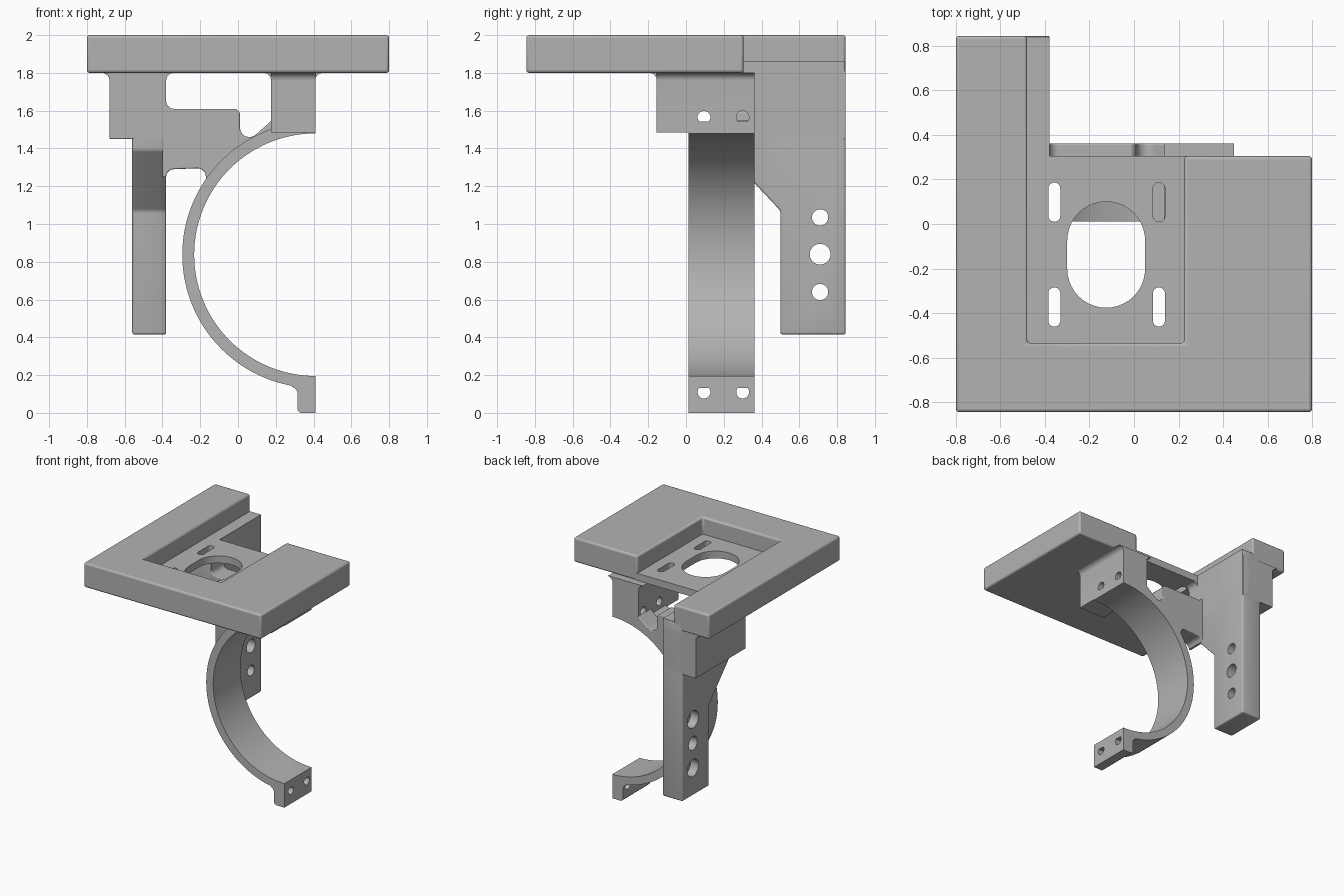
import bpy, bmesh, math
from mathutils import Vector

cube = bpy.data.objects.get("Cube")
if cube:
    bpy.data.objects.remove(cube, do_unlink=True)

grey = bpy.data.materials.new("neutral grey plastic")
grey.use_nodes = True
colour = (0.45, 0.45, 0.45, 1)
grey.diffuse_color = colour
grey.node_tree.nodes["Principled BSDF"].inputs["Base Color"].default_value = colour

PLACE = {"x": lambda u, v, w: (w, u, v),
         "y": lambda u, v, w: (u, w, v),
         "z": lambda u, v, w: (u, v, w)}


def arc(cx, cy, r, start, end, steps):
    angles = [math.radians(start + (end - start) * i / steps) for i in range(steps + 1)]
    return [(cx + r * math.cos(a), cy + r * math.sin(a)) for a in angles]


def slot(cx, cy, r, half):
    """Upright slot outline; a circle when half is zero."""
    if half == 0:
        return arc(cx, cy, r, 0, 360, 32)[:-1]
    return arc(cx, cy + half, r, 0, 180, 20) + arc(cx, cy - half, r, 180, 360, 20)


def prism(name, points, axis, low, high, bevel=0.0):
    """Extrude a flat outline along one axis, optionally rounding its edges."""
    bm = bmesh.new()
    rings = [[bm.verts.new(PLACE[axis](u, v, w)) for u, v in points] for w in (low, high)]
    bm.faces.new(rings[0])
    bm.faces.new(rings[1])
    n = len(points)
    for i in range(n):
        j = (i + 1) % n
        bm.faces.new((rings[0][i], rings[0][j], rings[1][j], rings[1][i]))
    bmesh.ops.recalc_face_normals(bm, faces=bm.faces)
    mesh = bpy.data.meshes.new(name)
    bm.to_mesh(mesh)
    bm.free()
    mesh.materials.append(grey)
    obj = bpy.data.objects.new(name, mesh)
    bpy.context.collection.objects.link(obj)
    if bevel:
        mod = obj.modifiers.new("rounding", "BEVEL")
        mod.width = bevel
        mod.segments = 3
        mod.limit_method = "ANGLE"
        mod.angle_limit = math.radians(40)
    return obj


def cut(obj, cutters):
    """Subtract the cutters, bake the result and remove them."""
    for c in cutters:
        c.hide_render = True
        mod = obj.modifiers.new("cut", "BOOLEAN")
        mod.operation = "DIFFERENCE"
        mod.solver = "EXACT"
        mod.object = c
    bpy.context.view_layer.update()
    graph = bpy.context.evaluated_depsgraph_get()
    baked = bpy.data.meshes.new_from_object(obj.evaluated_get(graph))
    obj.modifiers.clear()
    obj.data = baked
    for c in cutters:
        bpy.data.objects.remove(c, do_unlink=True)


def rect(a, b, c, d):
    return [(a, b), (c, b), (c, d), (a, d)]


parts = []
ROUND = 0.015

# Thick U-shaped frame with one long arm
frame = prism("top_frame", [(-.8, -.845), (.8, -.845), (.8, .305), (.225, .305),
                            (.225, -.535), (-.48, -.535), (-.48, .845), (-.8, .845)],
              "z", 1.8, 2.0, ROUND)
parts.append(frame)

# Thin recessed floor with a central opening and four adjusting slots
floor = prism("recessed_floor", [(-.5, -.55), (.245, -.55), (.245, .305), (-.38, .305),
                                 (-.38, .84), (-.5, .84)], "z", 1.801, 1.86)
holes = [prism("cutter", slot(-.125, -.138, .175, .063), "z", 1.7, 1.95)]
for x in (-.358, .112):
    for y in (.098, -.373):
        holes.append(prism("cutter", slot(x, y, .027, .061), "z", 1.7, 1.95))
cut(floor, holes)
parts.append(floor)

# Block under the long arm, flared where it meets the frame
F = .04
flare_left = arc(-.68 - F, 1.8 - F, F, 90, 0, 6)
flare_right = arc(-.38 + F, 1.8 - F, F, 180, 90, 6)
block = [(-.68, 1.45), (-.38, 1.45)] + [(-.38, 1.81), (-.72, 1.81)] + flare_left
parts.append(prism("arm_block", block, "y", .2, .845, .012))
parts.append(prism("arm_block_fillet", flare_right + [(-.39, 1.805)], "y", .2, .305))

# Hanging leg with a sloped gusset and bolt holes, counterbored outside
leg = prism("hanging_leg", [(.5, .415), (.845, .415), (.845, 1.86), (.2, 1.86),
                            (.2, 1.39), (.5, 1.07)], "x", -.56, -.38, .012)
bolts = []
for z, r in ((1.035, .043), (.84, .055), (.64, .043)):
    bolts.append(prism("cutter", slot(.71, z, r, 0), "x", -.7, -.3))
    if r < .05:
        bolts.append(prism("cutter", slot(.71, z, .07, 0), "x", -.7, -.49))
cut(leg, bolts)
parts.append(leg)

# Half-ring clamp band
CX, CZ = .41, .8375
band = arc(CX, CZ, .705, 90, 270, 64) + arc(CX, CZ, .642, 270, 90, 64)
parts.append(prism("clamp_band", band, "y", .012, .362))

# Web joining the band to the leg
web = [(-.4, 1.25), (-.38, 1.25)] + arc(-.34, 1.25, .04, 180, 90, 5)
web += arc(-.215, 1.25, .045, 90, 0, 5)
web += [(-.17, 1.18), (0, 1.37), (.1, 1.43), (.18, 1.46), (.18, 1.55)]
web += arc(.06, 1.51, .05, 310, 180, 6) + [(.01, 1.59), (-.01, 1.61)]
web += arc(-.34, 1.65, .04, 270, 180, 5) + [(-.4, 1.65)]
parts.append(prism("joining_web", web, "y", .2, .362, .008))


def lug_holes(z):
    return [prism("cutter", slot(y, z, .034, 0), "x", .02, .6) for y in (.095, .3)]


# Upper lug hanging from the frame
lug = [(.175, 1.485), (.41, 1.485), (.41, 1.76)] + arc(.41 + F, 1.8 - F, F, 180, 90, 6)
lug += [(.45, 1.803), (.135, 1.803)] + arc(.175 - F, 1.8 - F, F, 90, 0, 6)
upper = prism("upper_lug", lug, "y", -.155, .362)
cut(upper, lug_holes(1.565))
parts.append(upper)
front_fillet = arc(-.155 - F, 1.8 - F, F, 90, 0, 6) + [(-.15, 1.805)]
parts.append(prism("upper_lug_fillet", front_fillet, "x", .175, .41))

# Lower lug at the free end of the band
lower_profile = [(.33, 0), (.41, 0), (.41, .19), (.3, .18), (.29, .145)]
lower_profile += arc(.275, .10, .04, 75, 0, 5) + [(.315, .015)]
lower = prism("lower_lug", lower_profile, "y", .012, .362)
cut(lower, lug_holes(.11))
parts.append(lower)

# Smooth the rounded surfaces, keep the hard edges
bpy.ops.object.select_all(action="DESELECT")
for p in parts:
    p.select_set(True)
bpy.context.view_layer.objects.active = frame
bpy.ops.object.shade_smooth_by_angle(angle=math.radians(32))
